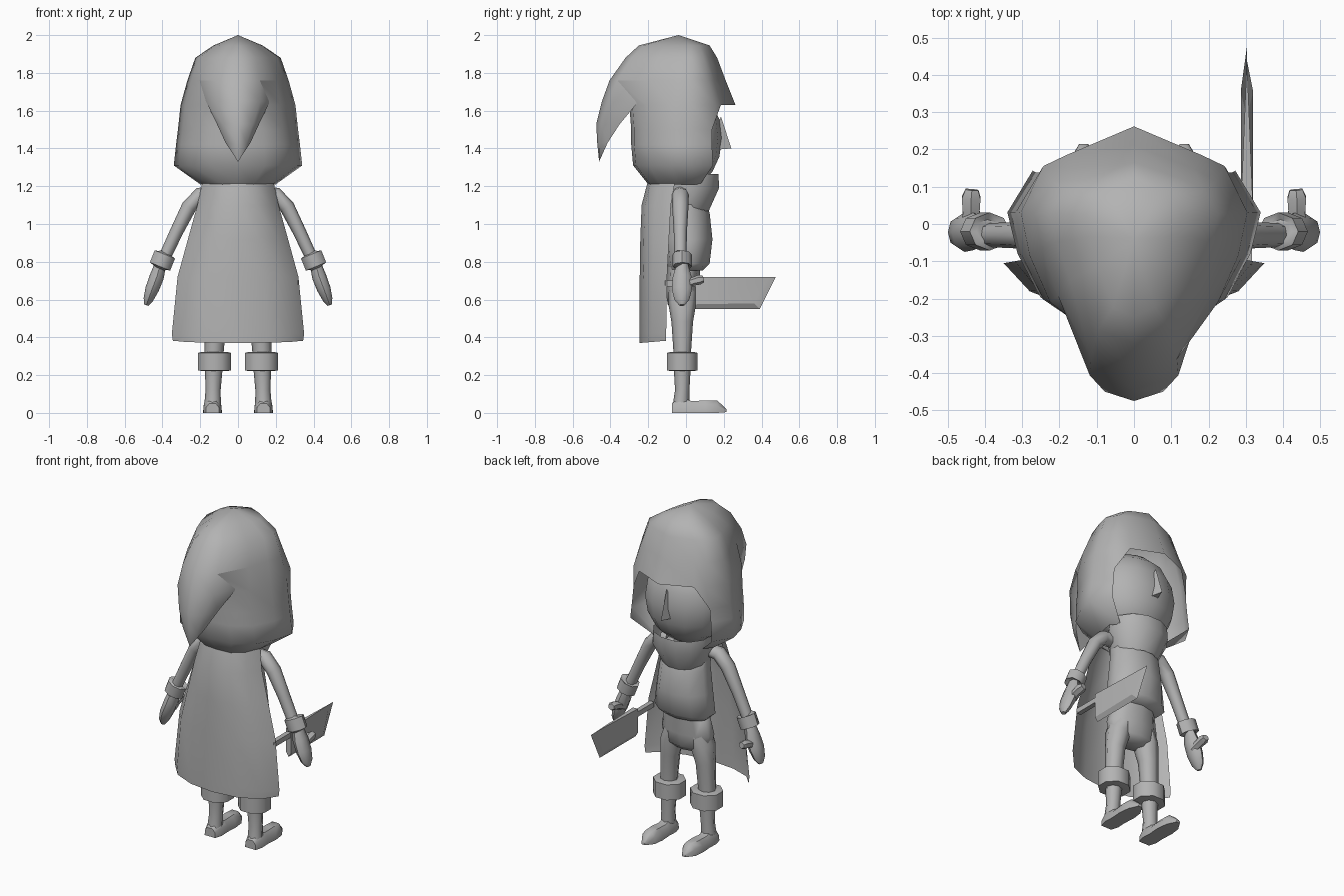
import bpy, bmesh, math
from mathutils import Vector

if "Cube" in bpy.data.objects:
    bpy.data.objects.remove(bpy.data.objects["Cube"])

grey = bpy.data.materials.new("plain_grey")
grey.diffuse_color = (0.45, 0.45, 0.45, 1)
grey.use_nodes = True
grey.node_tree.nodes["Principled BSDF"].inputs["Base Color"].default_value = grey.diffuse_color


def finish(bm, name, angle):
    """Weld, orient and smooth a bmesh, then add it as an object."""
    bmesh.ops.remove_doubles(bm, verts=bm.verts[:], dist=0.00005)
    for v in [v for v in bm.verts if not v.link_faces]:
        bm.verts.remove(v)
    bmesh.ops.recalc_face_normals(bm, faces=bm.faces[:])
    me = bpy.data.meshes.new(name)
    bm.to_mesh(me)
    bm.free()
    me.materials.append(grey)
    for p in me.polygons:
        p.use_smooth = True
    me.set_sharp_from_angle(angle=math.radians(angle))
    ob = bpy.data.objects.new(name, me)
    bpy.context.collection.objects.link(ob)
    return ob


def skin(bm, rings, closed=True, caps=(True, True), keep=None):
    """Skin a list of point rings; a one-point ring becomes a tip."""
    rows = [[bm.verts.new(p) for p in r] for r in rings]
    n = max(len(r) for r in rows)
    for i, (a, b) in enumerate(zip(rows, rows[1:])):
        for j in range(n if closed else n - 1):
            if keep and not keep(i, j):
                continue
            k = (j + 1) % n
            if len(a) == 1:
                bm.faces.new((a[0], b[k], b[j]))
            elif len(b) == 1:
                bm.faces.new((a[j], a[k], b[0]))
            else:
                bm.faces.new((a[j], a[k], b[k], b[j]))
    for row, cap in zip((rows[0], rows[-1]), caps):
        if cap and closed and len(row) > 2:
            bm.faces.new(row)


def loft(name, rings, closed=True, caps=(True, True), angle=50):
    bm = bmesh.new()
    skin(bm, rings, closed, caps)
    return finish(bm, name, angle)


def oval(cx, cy, z, rx, ry, n=10):
    return [(cx + rx * math.cos(t), cy + ry * math.sin(t), z)
            for t in (2 * math.pi * (i + 0.5) / n for i in range(n))]


def tube(name, path, sizes, n=8, angle=50):
    """Sweep an oval (size in y, size across) along a path."""
    pts = [Vector(p) for p in path]
    rings = []
    for i, p in enumerate(pts):
        d = (pts[min(i + 1, len(pts) - 1)] - pts[max(i - 1, 0)]).normalized()
        u = Vector((0, 0, 1)) if abs(d.y) > 0.8 else Vector((0, 1, 0))
        u = (u - d * u.dot(d)).normalized()
        w = d.cross(u)
        su, sw = sizes[i]
        rings.append([p + u * su * math.cos(t) + w * sw * math.sin(t)
                      for t in (2 * math.pi * k / n for k in range(n))])
    return loft(name, rings, angle=angle)


def mirrored(name, make):
    """Make a part on the right and a mirrored copy on the left."""
    me = make("right_" + name).data.copy()
    for v in me.vertices:
        v.co.x *= -1
    me.flip_normals()
    bpy.context.collection.objects.link(bpy.data.objects.new("left_" + name, me))


# Hood: horizontal sections, open around the face, with a drooping point at the back
CROWN = [(0, -1), (.43, -.9), (.76, -.5), (.92, -.2), (1, .05), (.82, .5), (.6, .68), (0, 1)]
NAPE = [(0, -1), (.42, -.95), (.74, -.72), (.92, -.33), (1, .05), (.8, .56), (.6, .68), (0, 1)]


def hood_ring(z, w, back, front, half=CROWN):
    shape = half + [(-x, y) for x, y in half[-2:0:-1]]
    return [(x * w, .02 + (y * (front - .02) if y > 0 else y * (.02 - back)), z) for x, y in shape]


def hood_keep(i, j):
    k = min(j, 13 - j)          # 0 at the back, 6 at the face
    if i == 3 and k == 0:       # covered by the drooping point
        return False
    return k < 5 or i < 4 or (k == 5 and i == 4)


def tail_ring(z, w, front, back):
    d = front - back
    return [(0, back, z), (.7 * w, back + .2 * d, z), (w, front, z),
            (-w, front, z), (-.7 * w, back + .2 * d, z)]


brow = hood_ring(1.76, .268, -.405, .21)
cheek = hood_ring(1.50, .318, -.29, .23, NAPE)
cheek[6], cheek[8] = cheek[5], cheek[9]      # slanted corners of the face opening
bm = bmesh.new()
skin(bm, [[(0, -.04, 2.0)],
          hood_ring(1.945, .13, -.25, .125), hood_ring(1.88, .226, -.32, .165),
          brow, hood_ring(1.63, .304, -.30, .262, NAPE), cheek,
          hood_ring(1.42, .328, -.29, .23, NAPE),
          hood_ring(1.31, .34, -.28, .24, NAPE), hood_ring(1.21, .2, -.2, .12, NAPE)],
     caps=(False, False), keep=hood_keep)
skin(bm, [[brow[i] for i in (0, 1, 2, 12, 13)],
          tail_ring(1.65, .17, -.25, -.445), tail_ring(1.53, .112, -.35, -.475),
          tail_ring(1.43, .066, -.415, -.47), [(0, -.46, 1.33)]], caps=(False, False))
finish(bm, "hood", 75)

# Head and nose
loft("head", [[(0, -.02, 1.2)]] +
     [oval(0, -.02, 1.455 - .255 * math.cos(a), .25 * math.sin(a) ** .8, .21 * math.sin(a) ** .8, 14)
      for a in (math.pi * i / 8 for i in range(1, 8))] + [[(0, -.02, 1.71)]], angle=80)
loft("nose", [[(-.04, .12, 1.39), (.04, .12, 1.39), (0, .24, 1.40)], [(0, .185, 1.57)]], angle=20)

# Neck, collar and shirt
loft("neck", [oval(0, -.02, 1.1, .08, .08), oval(0, -.02, 1.28, .08, .08)])
loft("collar", [oval(0, .0, 1.07, .13, .125, 12), oval(0, .03, 1.19, .18, .15, 12),
                oval(0, .035, 1.265, .172, .142, 12)], caps=(False, False), angle=70)
loft("shirt", [oval(0, .0, .755, .15, .09), oval(0, .01, .79, .188, .115),
               oval(0, .01, .92, .168, .13), oval(0, .005, 1.06, .15, .12),
               oval(0, -.02, 1.17, .14, .085), oval(0, -.02, 1.2, .08, .06)])

# Trousers
loft("hips", [oval(0, -.02, .545, .08, .05), oval(0, -.02, .575, .15, .078),
              oval(0, -.02, .65, .165, .085), oval(0, -.01, .78, .135, .088)], angle=80)
mirrored("leg", lambda n: tube(n, [(.08, -.02, .67), (.1, -.02, .58), (.118, -.02, .48), (.128, -.02, .3)],
                               [(.07, .05), (.074, .066), (.057, .056), (.045, .05)]))

# Boots: cuff, shaft and pointed foot
mirrored("boot_cuff", lambda n: loft(n, [
    oval(.124, -.02, z, rx, ry, 8) for z, rx, ry in
    ((.222, .075, .07), (.225, .094, .087), (.318, .094, .087), (.322, .075, .07))]))
mirrored("boot_shaft", lambda n: tube(n, [(.128, -.02, .24), (.132, -.02, .12), (.135, -.028, .02)],
                                      [(.045, .047), (.038, .04), (.045, .045)]))


def foot_ring(y, w, low, high):
    return [(.135 - w, y, low), (.135 + w, y, low), (.135 + w * .95, y, low + .6 * (high - low)),
            (.135 + w * .5, y, high), (.135 - w * .5, y, high),
            (.135 - w * .95, y, low + .6 * (high - low))]


mirrored("foot", lambda n: loft(n, [foot_ring(-.075, .035, 0, .05), foot_ring(-.03, .048, 0, .085),
                                    foot_ring(.03, .045, 0, .062), foot_ring(.1, .05, 0, .066),
                                    foot_ring(.165, .042, 0, .066), foot_ring(.215, .012, .004, .02)]))

# Arms, wrist cuffs, mittens and thumbs
mirrored("arm", lambda n: tube(n, [(.13, -.03, 1.16), (.2, -.03, 1.155), (.26, -.03, 1.09),
                                   (.325, -.03, .96), (.395, -.03, .81)],
                               [(.04, .04), (.045, .04), (.043, .04), (.035, .035), (.032, .032)]))
mirrored("wrist_cuff", lambda n: tube(n, [(.387, -.02, .839), (.3871, -.0201, .8388),
                                          (.4129, -.0201, .7752), (.413, -.02, .775)],
                                      [(.035, .04), (.051, .058), (.051, .058), (.035, .04)]))
mirrored("mitten", lambda n: tube(n, [(.41, -.02, .79), (.43, -.02, .72), (.455, -.022, .655),
                                      (.475, -.022, .6), (.485, -.022, .57)],
                                  [(.03, .03), (.05, .038), (.053, .036), (.04, .026), (.015, .012)]))
mirrored("thumb", lambda n: tube(n, [(.435, -.01, .68), (.437, .035, .695), (.437, .07, .705), (.435, .092, .708)],
                                 [(.03, .03), (.022, .026), (.026, .029), (.018, .02)], n=6))


# Cape: curved open sheet hanging from the neck
def cape_row(z, w, back, edge, lift=0):
    return [(w * x, back + (edge - back) * t, z + lift * t) for x, t in
            ((-1, 1), (-.8, .46), (-.45, .12), (0, 0), (.45, .12), (.8, .46), (1, 1))]


loft("cape", [cape_row(1.215, .19, -.205, -.06), cape_row(1.1, .215, -.235, -.08),
              cape_row(.92, .265, -.242, -.09), cape_row(.72, .32, -.245, -.1),
              cape_row(.42, .35, -.245, -.105), cape_row(.37, .345, -.245, -.105, .012)],
     closed=False, angle=80)

# Sword: bevelled broad blade and a square grip
inner = [(.05, .575), (.36, .58), (.44, .72), (.05, .72)]
outline = [(.05, .55), (.39, .55), (.475, .72), (.05, .72)]
loft("sword_blade", [[(x if y < .4 else .303, y, z) for y, z in pts] for x, pts in
                     ((.287, inner), (.303, outline), (.319, inner))], angle=15)
loft("sword_grip", [[(.303 + dx, y, .685 + dz) for dx, dz in
                     ((-.014, -.015), (.014, -.015), (.014, .015), (-.014, .015))]
                    for y in (-.11, .06)], angle=30)
